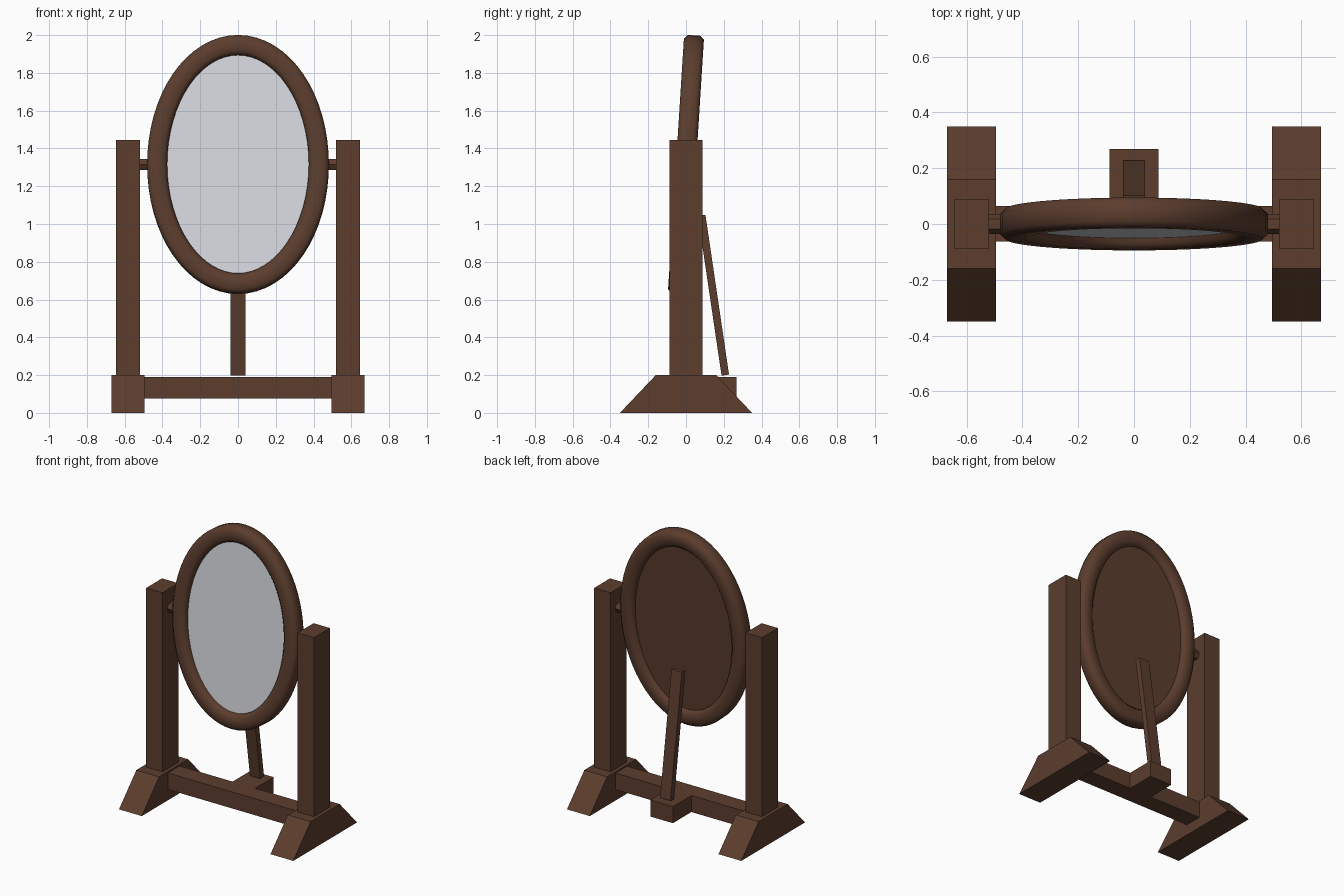
import bpy, bmesh
from math import sin, cos, pi, radians, hypot
from mathutils import Matrix, Vector

cube = bpy.data.objects.get("Cube")
if cube:
    bpy.data.objects.remove(cube, do_unlink=True)


def material(name, color):
    m = bpy.data.materials.new(name)
    m.use_nodes = True
    m.diffuse_color = color
    m.node_tree.nodes["Principled BSDF"].inputs["Base Color"].default_value = color
    return m


WOOD = material("dark wood", (0.107, 0.047, 0.027, 1))
GLASS = material("silver glass", (0.68, 0.70, 0.74, 1))


def finish(name, bm, mat, smooth=False):
    bmesh.ops.recalc_face_normals(bm, faces=bm.faces)
    mesh = bpy.data.meshes.new(name)
    bm.to_mesh(mesh)
    bm.free()
    mesh.materials.append(mat)
    for p in mesh.polygons:
        p.use_smooth = smooth
    obj = bpy.data.objects.new(name, mesh)
    bpy.context.collection.objects.link(obj)
    return obj


def box(name, low, high, mat=WOOD):
    low, high = Vector(low), Vector(high)
    bm = bmesh.new()
    bmesh.ops.create_cube(bm, size=1)
    for v in bm.verts:
        v.co = (low + high) / 2 + v.co * (high - low)
    return finish(name, bm, mat)


def prism_x(name, profile, x0, x1):
    """Extrude a (y, z) outline along x."""
    bm = bmesh.new()
    face = bm.faces.new([bm.verts.new((x0, y, z)) for y, z in profile])
    ext = bmesh.ops.extrude_face_region(bm, geom=[face])
    for v in ext["geom"]:
        if isinstance(v, bmesh.types.BMVert):
            v.co.x = x1
    return finish(name, bm, WOOD)


# Oval mirror, built upright at the origin and then tilted on its pins
PIVOT = Matrix.Translation((0, 0, 1.315)) @ Matrix.Rotation(radians(-3.6), 4, 'X')
RX, RZ, SEG = 0.428, 0.632, 64


def oval_disc(name, front, back, mat):
    bm = bmesh.new()
    face = bm.faces.new([bm.verts.new((RX * cos(2 * pi * i / SEG), front,
                                       RZ * sin(2 * pi * i / SEG))) for i in range(SEG)])
    ext = bmesh.ops.extrude_face_region(bm, geom=[face])
    for v in ext["geom"]:
        if isinstance(v, bmesh.types.BMVert):
            v.co.y = back
    finish(name, bm, mat).matrix_world = PIVOT


def oval_frame():
    h, c = 0.053, 0.033
    section = [(h, -c), (h, c), (c, h), (-c, h), (-h, c), (-h, -c), (-c, -h), (c, -h)]
    bm = bmesh.new()
    rings = []
    for i in range(SEG):
        a = 2 * pi * i / SEG
        nx, nz = cos(a) / RX, sin(a) / RZ
        length = hypot(nx, nz)
        nx, nz = nx / length, nz / length
        rings.append([bm.verts.new((RX * cos(a) + nx * r, y, RZ * sin(a) + nz * r))
                      for r, y in section])
    n = len(section)
    for i in range(SEG):
        a, b = rings[i], rings[(i + 1) % SEG]
        for j in range(n):
            k = (j + 1) % n
            bm.faces.new((a[j], a[k], b[k], b[j]))
    finish("oval_frame", bm, WOOD, smooth=True).matrix_world = PIVOT


oval_frame()
oval_disc("mirror_glass", -0.014, -0.008, GLASS)
oval_disc("back_panel", -0.008, 0.02, WOOD)

# Mirrored side stands: sloped foot, post and hexagonal pivot pin
FOOT = [(-0.35, 0), (0.35, 0), (0.16, 0.2), (-0.16, 0.2)]
HEX = [(0.035 * cos(i * pi / 3), 1.315 + 0.035 * sin(i * pi / 3)) for i in range(6)]
POST = [(-0.087, 0.2), (0.087, 0.2), (0.087, 1.445), (-0.087, 1.445)]
for side, s in (("left", 1), ("right", -1)):
    prism_x(side + "_foot", FOOT, s * 0.495, s * 0.67)
    prism_x(side + "_post", POST, s * 0.52, s * 0.645)
    prism_x(side + "_pivot_pin", HEX, s * 0.45, s * 0.53)

# Crossbar with the block that carries the rear prop
box("crossbar", (-0.5, -0.062, 0.075), (0.5, 0.065, 0.19))
box("prop_block", (-0.087, 0.06, 0.075), (0.087, 0.268, 0.19))

# Leaning rear prop
prop = box("rear_prop", (-0.04, -0.02, 0), (0.04, 0.02, 0.855))
prop.matrix_world = Matrix.Translation((0, 0.208, 0.2)) @ Matrix.Rotation(radians(8.4), 4, 'X')
